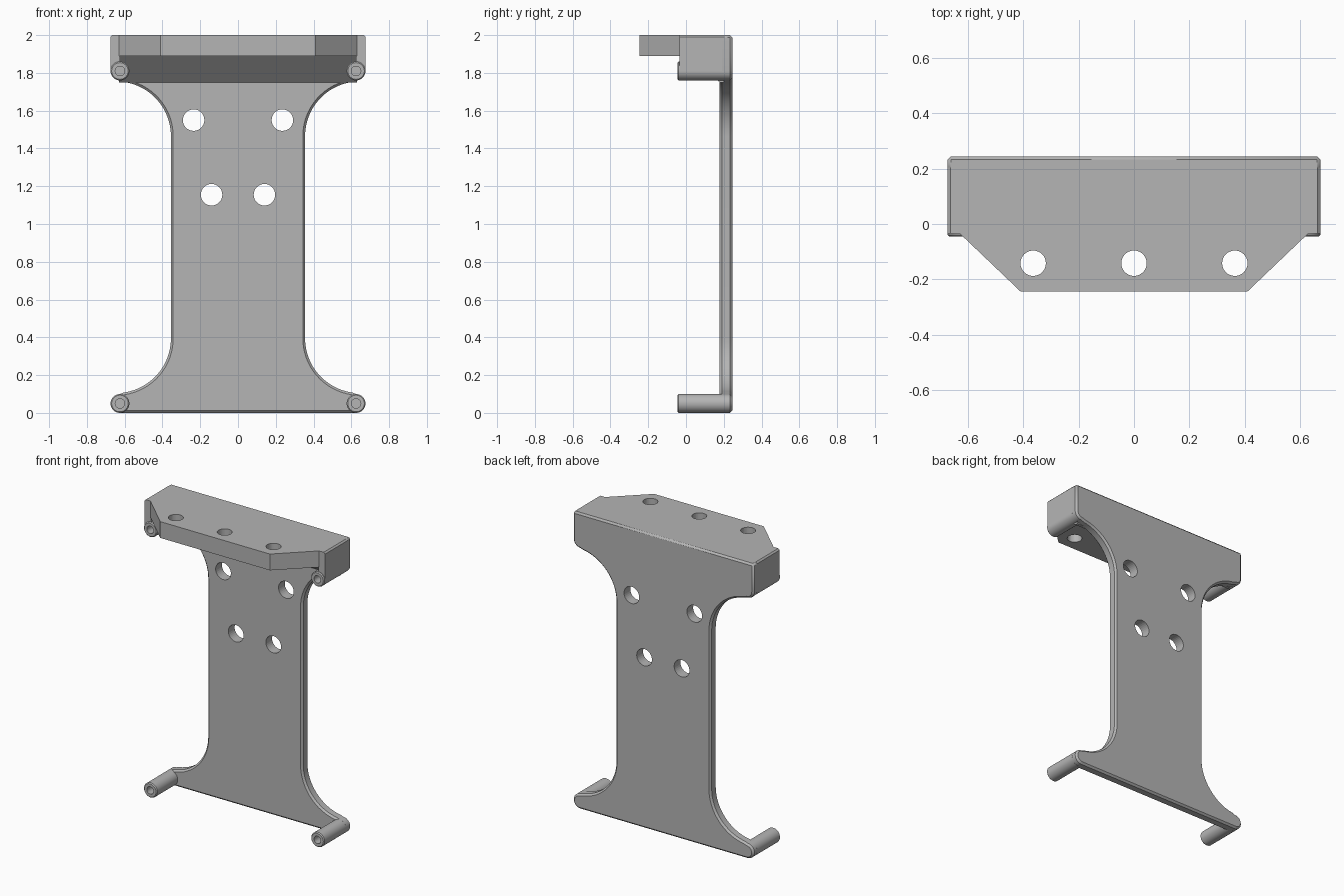
import bpy, bmesh
from math import cos, sin, radians
from mathutils import Vector

cube = bpy.data.objects.get("Cube")
if cube:
    bpy.data.objects.remove(cube, do_unlink=True)

grey = bpy.data.materials.new("plain grey")
grey.use_nodes = True
colour = (0.46, 0.46, 0.46, 1)
grey.diffuse_color = colour
grey.node_tree.nodes["Principled BSDF"].inputs["Base Color"].default_value = colour


def prism(name, points, direction):
    """Extrude a closed 3D polygon along a direction."""
    bm = bmesh.new()
    face = bm.faces.new([bm.verts.new(p) for p in points])
    out = bmesh.ops.extrude_face_region(bm, geom=[face])
    moved = [g for g in out["geom"] if isinstance(g, bmesh.types.BMVert)]
    bmesh.ops.translate(bm, verts=moved, vec=Vector(direction))
    bmesh.ops.recalc_face_normals(bm, faces=bm.faces)
    mesh = bpy.data.meshes.new(name)
    bm.to_mesh(mesh)
    bm.free()
    obj = bpy.data.objects.new(name, mesh)
    bpy.context.collection.objects.link(obj)
    mesh.materials.append(grey)
    return obj


def arc(cx, cz, r, start, end, steps):
    angles = [radians(start + (end - start) * i / steps) for i in range(steps + 1)]
    return [(cx + r * cos(a), cz + r * sin(a)) for a in angles]


def rod(name, x, z, r, y0, y1):
    ring = arc(x, z, r, 0, 348.75, 31)
    return prism(name, [(px, y0, pz) for px, pz in ring], (0, y1 - y0, 0))


def bevel(obj, width):
    mod = obj.modifiers.new("edge", "BEVEL")
    mod.width = width
    mod.segments = 1
    mod.limit_method = "ANGLE"
    mod.angle_limit = radians(40)


def cut(obj, cutters):
    for c in cutters:
        mod = obj.modifiers.new("hole", "BOOLEAN")
        mod.operation = "DIFFERENCE"
        mod.solver = "EXACT"
        mod.object = c
        c.hide_render = True
        c.hide_viewport = True
        c.display_type = "WIRE"


PX, LOW, HIGH, R = 0.625, 0.05, 1.81, 0.05
parts = []

# Waisted back plate with four round holes
half = arc(PX, LOW, R, -90, 90, 12)
half += arc(0.645, 0.395, 0.29, 262, 180, 16)
half += arc(0.645, 1.465, 0.29, 180, 98, 16)
half += arc(PX, HIGH, R, -90, 0, 6) + [(PX + R, 2)]
outline = half + [(-x, z) for x, z in reversed(half)]
plate = prism("back_plate", [(x, 0.178, z) for x, z in outline], (0, 0.067, 0))
bevel(plate, 0.012)
cut(plate, [rod("plate_hole_cutter", s * x, z, 0.057, 0, 0.5)
            for x, z in ((0.235, 1.55), (0.14, 1.155)) for s in (-1, 1)])
parts.append(plate)

# Top shelf with tapered front corners and three holes
edge = [(0.63, 0.2), (0.63, -0.035), (0.41, -0.245)]
edge += [(-x, y) for x, y in reversed(edge)]
shelf = prism("top_shelf", [(x, y, 1.89) for x, y in edge], (0, 0, 0.11))
shelf_cutters = []
for x in (-0.365, 0, 0.365):
    ring = arc(x, -0.142, 0.046, 0, 348.75, 31)
    shelf_cutters.append(prism("shelf_hole_cutter", [(px, py, 1.7) for px, py in ring], (0, 0, 0.5)))
cut(shelf, shelf_cutters)
parts.append(shelf)

# Sloped brace under the shelf
parts.append(prism("shelf_brace", [(-0.63, y, z) for y, z in
                                   ((0.035, 1.895), (0.18, 1.748), (0.2, 1.748), (0.2, 1.895))],
                   (1.26, 0, 0)))

# Side walls and corner posts with sockets
for s, side in ((1, "left"), (-1, "right")):
    wall_points = [(s * x, -0.035, z) for x, z in
                   ((PX, HIGH), (PX + R, HIGH), (PX + R, 1.99), (PX + R - 0.01, 2), (PX, 2))]
    wall = prism(side + "_side_wall", wall_points, (0, 0.24, 0))
    parts.append(wall)
    for z, level in ((LOW, "lower"), (HIGH, "upper")):
        post = rod(f"{side}_{level}_post", s * PX, z, R, -0.045, 0.21)
        socket = rod("socket_cutter", s * PX, z, 0.025, -0.1, 0.08)
        bevel(post, 0.006)
        cut(post, [socket])
        if level == "upper":
            cut(wall, [socket])
        parts.append(post)

# Smooth the curved faces and keep the edges sharp
bpy.ops.object.select_all(action="DESELECT")
for p in parts:
    p.select_set(True)
bpy.context.view_layer.objects.active = plate
bpy.ops.object.shade_smooth_by_angle(angle=radians(30))
